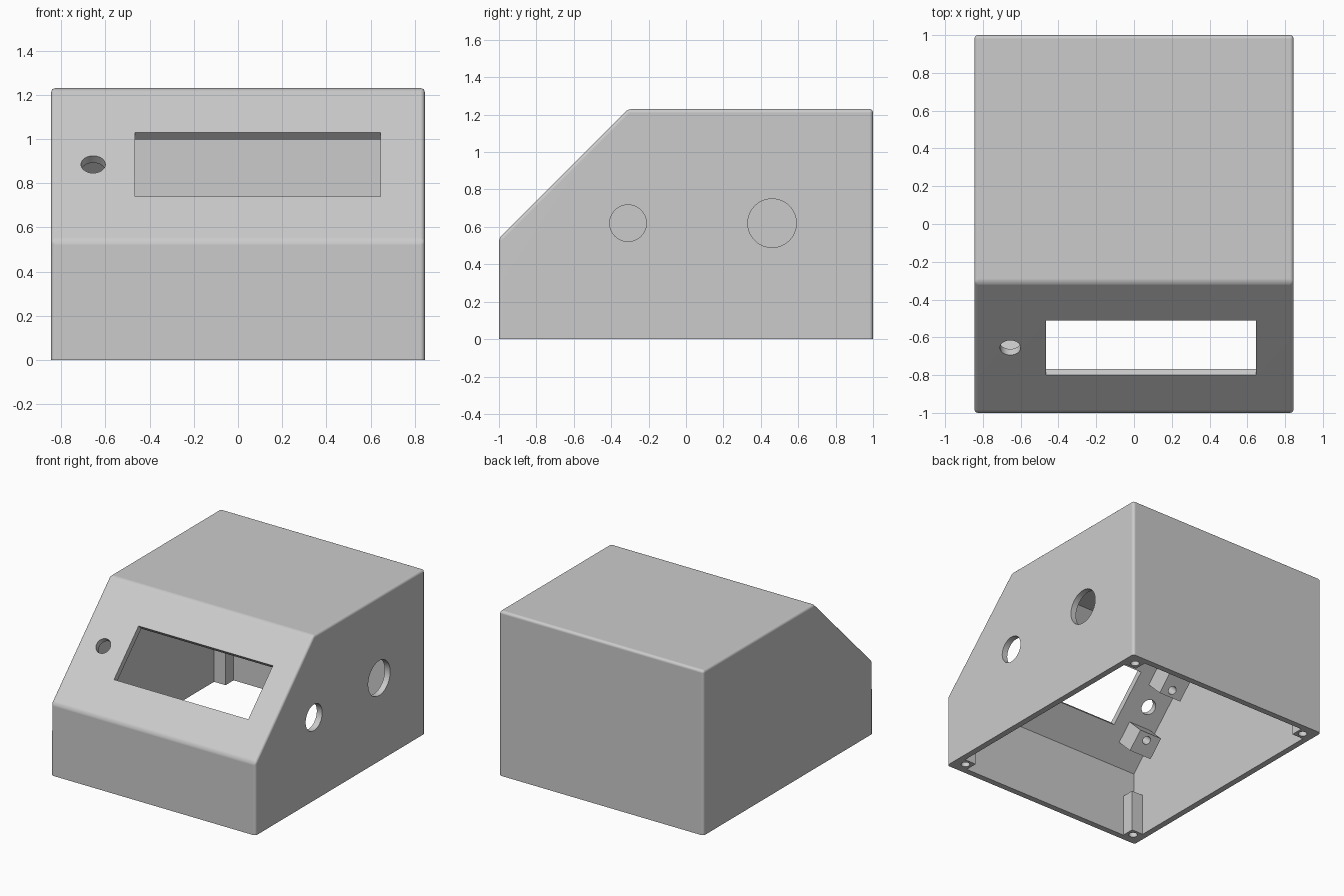
import bpy, bmesh
from math import radians
from mathutils import Matrix, Vector

old = bpy.data.objects.get("Cube")
if old:
    bpy.data.objects.remove(old, do_unlink=True)

HX, HY, TOP = 0.845, 1.0, 1.23     # half width, half depth, height
WALL = 0.045
FRONT_Z, SLOPE_Y = 0.54, -0.31     # where the sloped panel starts and ends

grey = bpy.data.materials.new("light_grey_plastic")
grey.use_nodes = True
COLOUR = (0.6, 0.6, 0.6, 1)
grey.diffuse_color = COLOUR
grey.node_tree.nodes["Principled BSDF"].inputs["Base Color"].default_value = COLOUR


def add_object(name, bm):
    bmesh.ops.recalc_face_normals(bm, faces=bm.faces)
    mesh = bpy.data.meshes.new(name)
    bm.to_mesh(mesh)
    bm.free()
    mesh.materials.append(grey)
    obj = bpy.data.objects.new(name, mesh)
    bpy.context.collection.objects.link(obj)
    return obj


def prism(name, profile, half_width, fillet=0):
    """Side profile (y, z) extruded across x, all but the base edges rounded."""
    bm = bmesh.new()
    side = bm.faces.new([bm.verts.new((-half_width, y, z)) for y, z in profile])
    ext = bmesh.ops.extrude_face_region(bm, geom=[side])
    moved = [g for g in ext["geom"] if isinstance(g, bmesh.types.BMVert)]
    bmesh.ops.translate(bm, verts=moved, vec=(2 * half_width, 0, 0))
    if fillet:
        edges = [e for e in bm.edges if max(v.co.z for v in e.verts) > 0.01]
        bmesh.ops.bevel(bm, geom=edges, offset=fillet, segments=5,
                        profile=0.5, affect="EDGES", clamp_overlap=True)
    return add_object(name, bm)


def box(name, lo, hi, frame=Matrix()):
    lo, hi = Vector(lo), Vector(hi)
    bm = bmesh.new()
    bmesh.ops.create_cube(bm, size=1)
    bmesh.ops.scale(bm, vec=hi - lo, verts=bm.verts)
    bmesh.ops.translate(bm, vec=(lo + hi) / 2, verts=bm.verts)
    bmesh.ops.transform(bm, matrix=frame, verts=bm.verts)
    return add_object(name, bm)


def rod(name, radius, length, frame):
    bm = bmesh.new()
    bmesh.ops.create_cone(bm, cap_ends=True, segments=48, radius1=radius,
                          radius2=radius, depth=length, matrix=frame)
    return add_object(name, bm)


def activate(obj):
    bpy.ops.object.select_all(action="DESELECT")
    obj.select_set(True)
    bpy.context.view_layer.objects.active = obj


def cut(obj, cutter):
    cutter.hide_render = True
    mod = obj.modifiers.new("cut", "BOOLEAN")
    mod.operation, mod.solver, mod.object = "DIFFERENCE", "EXACT", cutter
    activate(obj)
    bpy.ops.object.modifier_apply(modifier=mod.name)
    bpy.data.objects.remove(cutter, do_unlink=True)


def finish(obj):
    activate(obj)
    bpy.ops.object.shade_smooth_by_angle(angle=radians(30))
    mod = obj.modifiers.new("even_normals", "WEIGHTED_NORMAL")
    mod.keep_sharp = True


# Hollow case, open underneath
case = prism("case_shell", [(-HY, 0), (HY, 0), (HY, TOP), (SLOPE_Y, TOP), (-HY, FRONT_Z)],
             HX, fillet=0.02)
drop = WALL * 2 ** 0.5             # vertical thickness of the sloped panel
rise = FRONT_Z + HY - drop         # inner slope line: z = y + rise
iy, iz = HY - WALL, TOP - WALL
cut(case, prism("cavity", [(-iy, -0.1), (iy, -0.1), (iy, iz), (iz - rise, iz),
                           (-iy, rise - iy)], HX - WALL))

# Local frame on the sloped panel: y runs up the slope, z points outward
slope = Matrix.Translation((0, -0.655, 0.885)) @ Matrix.Rotation(radians(45), 4, "X")
BUTTON_X = -0.655

# Display window and button hole
cut(case, box("window_cut", (-0.465, -0.205, -0.1), (0.645, 0.205, 0.1), slope))
cut(case, rod("button_cut", 0.055, 0.2, slope @ Matrix.Translation((BUTTON_X, 0, 0))))

# Two round openings in one side wall
for y, radius in ((-0.31, 0.098), (0.46, 0.13)):
    cut(case, rod("side_cut", radius, 0.3, Matrix.Translation((HX, y, 0.62))
                  @ Matrix.Rotation(radians(90), 4, "Y")))
finish(case)

# Screw posts in the four lower corners
POST, POST_H = 0.14, 0.31
for sx, side in ((-1, "right"), (1, "left")):
    for sy, end in ((-1, "front"), (1, "back")):
        xs = sorted((sx * (HX - WALL), sx * (HX - POST)))
        ys = sorted((sy * (HY - WALL), sy * (HY - POST)))
        post = box(f"{end}_{side}_screw_post", (xs[0], ys[0], 0), (xs[1], ys[1], POST_H))
        cut(post, rod("screw_cut", 0.03, 0.5,
                      Matrix.Translation((sx * (HX - 0.09), sy * (HY - 0.09), 0))))
        finish(post)

# Mounting blocks behind the panel, above and below the button hole
DEPTH = 0.165
for s, place in ((-1, "lower"), (1, "upper")):
    ys = sorted((s * 0.145, s * 0.305))
    block = box(f"{place}_mounting_block", (BUTTON_X - 0.1, ys[0], -WALL - DEPTH),
                (BUTTON_X + 0.085, ys[1], -WALL), slope)
    cut(block, rod("screw_cut", 0.03, 0.26,
                   slope @ Matrix.Translation((BUTTON_X, s * 0.195, -WALL - DEPTH))))
    finish(block)
